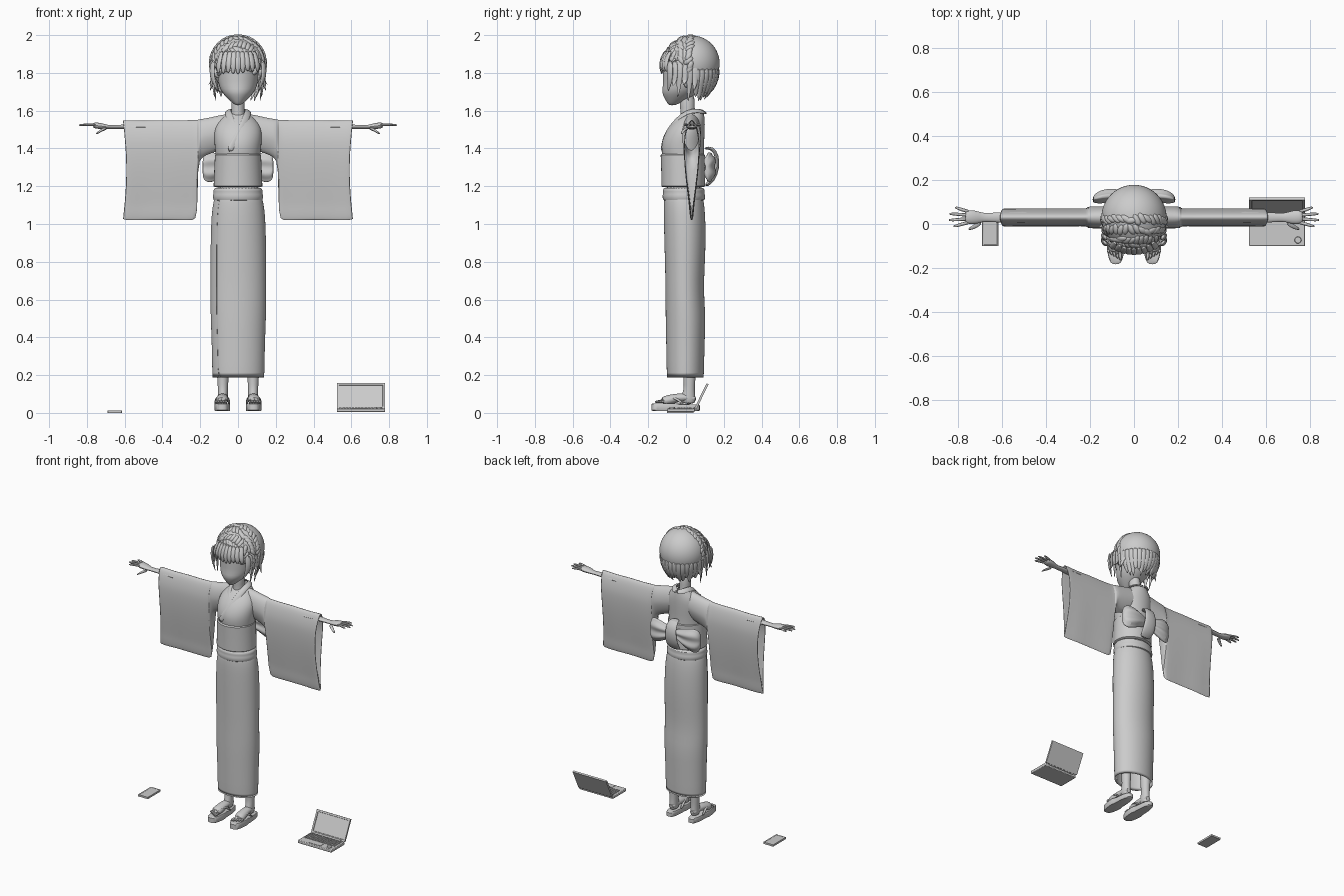
import bpy, bmesh, random
from math import sin, cos, pi, radians
from mathutils import Vector as V, Matrix

random.seed(4)
if "Cube" in bpy.data.objects:
    bpy.data.objects.remove(bpy.data.objects["Cube"])

grey = bpy.data.materials.new("plain grey")
grey.use_nodes = True
grey.diffuse_color = (0.6, 0.6, 0.6, 1)
grey.node_tree.nodes["Principled BSDF"].inputs["Base Color"].default_value = (0.6, 0.6, 0.6, 1)


def finish(name, bm, mirror=False, sub=0, thick=0, bevel=0, angle=40):
    """Turn a bmesh into a named object with its modifiers."""
    bmesh.ops.recalc_face_normals(bm, faces=bm.faces)
    me = bpy.data.meshes.new(name)
    bm.to_mesh(me)
    bm.free()
    ob = bpy.data.objects.new(name, me)
    bpy.context.collection.objects.link(ob)
    me.materials.append(grey)
    if thick:
        m = ob.modifiers.new("thickness", 'SOLIDIFY')
        m.thickness = thick
    if bevel:
        m = ob.modifiers.new("bevel", 'BEVEL')
        m.width, m.segments = bevel, 2
    if sub:
        m = ob.modifiers.new("smooth", 'SUBSURF')
        m.levels = m.render_levels = sub
    if mirror:
        ob.modifiers.new("mirror", 'MIRROR')
    bpy.ops.object.select_all(action='DESELECT')
    ob.select_set(True)
    bpy.context.view_layer.objects.active = ob
    bpy.ops.object.shade_smooth_by_angle(angle=radians(angle))
    return ob


def skin(bm, rings, closed=True, caps=True):
    """Bridge a list of point rings with quads."""
    rows = [[bm.verts.new(p) for p in r] for r in rings]
    n = len(rows[0])
    for a, b in zip(rows, rows[1:]):
        for i in range(n if closed else n - 1):
            j = (i + 1) % n
            bm.faces.new((a[i], a[j], b[j], b[i]))
    if caps:
        bm.faces.new(rows[0])
        bm.faces.new(rows[-1])


def oval(c, u, v, n):
    return [V(c) + u * cos(2 * pi * k / n) + v * sin(2 * pi * k / n) for k in range(n)]


def tower(name, rows, n=24, caps=True, x=0, **kw):
    """Upright form from rows of (z, half width, front y, back y)."""
    bm = bmesh.new()
    skin(bm, [oval((x, (f + b) / 2, z), V((w, 0, 0)), V((0, (b - f) / 2, 0)), n)
              for z, w, f, b in rows], caps=caps)
    return finish(name, bm, **kw)


def strand(bm, path, widths, thick, hub, n=8):
    """Flattened tube along a path, lying flat around a hub point."""
    path = [V(p) for p in path]
    rings = []
    for i, p in enumerate(path):
        t = (path[min(i + 1, len(path) - 1)] - path[max(i - 1, 0)]).normalized()
        u = t.cross(p - V(hub)).normalized()
        k = widths[i] / max(widths)
        rings.append(oval(p, u * widths[i], u.cross(t) * thick * k, n))
    skin(bm, rings)


def strands(name, items, hub, sub=1, n=8, **kw):
    bm = bmesh.new()
    for path, widths, thick in items:
        strand(bm, path, widths, thick, hub, n)
    return finish(name, bm, sub=sub, **kw)


def add_box(bm, lo, hi, matrix=Matrix()):
    lo, hi = V(lo), V(hi)
    m = matrix @ Matrix.Translation((lo + hi) / 2) @ Matrix.Diagonal((*(hi - lo), 1))
    bmesh.ops.create_cube(bm, size=1, matrix=m)


def box(name, lo, hi, matrix=Matrix(), **kw):
    bm = bmesh.new()
    add_box(bm, lo, hi, matrix)
    return finish(name, bm, **kw)


# Head and neck
tower("head", [(1.628, .012, -.088, -.06), (1.64, .028, -.1, -.03), (1.67, .062, -.117, .03),
               (1.70, .088, -.13, .07), (1.73, .102, -.122, .1), (1.79, .113, -.124, .13),
               (1.86, .118, -.125, .14), (1.93, .09, -.09, .11), (1.96, .03, -.03, .05)], sub=1)
tower("neck", [(1.48, .05, -.05, .06), (1.56, .037, -.028, .05), (1.61, .034, -.03, .045),
               (1.7, .04, -.04, .05)], sub=1)
strands("ears", [([(.108, 0, 1.72), (.12, .005, 1.75), (.122, .012, 1.78)], (.008, .02, .016), .01)],
        (0, 0, 1.75), mirror=True)

# Hair cap with the face cut away
hub = V((0, .03, 1.85))
bm = bmesh.new()
bmesh.ops.create_uvsphere(bm, u_segments=48, v_segments=28, radius=.148,
                          matrix=Matrix.Translation(hub))
gone = [f for f in bm.faces if f.calc_center_median().z < 1.725 or
        (f.calc_center_median().y < -.03 and f.calc_center_median().z < 1.87)]
bmesh.ops.delete(bm, geom=gone, context='FACES')
finish("hair_cap", bm, thick=.008)

# Fringe, side locks and nape locks
fringe = []
for k in range(9):
    x = (k - 4) * .026
    y = -.128 + 2.6 * x * x
    end = 1.798 + random.uniform(-.008, .012)
    fringe.append(([(x * .8, y + .02, 1.92), (x * .95, y - .006, 1.87), (x, y - .008, 1.83), (x, y, end)],
                   (.013, .017, .016, .008), .008))
strands("fringe", fringe, (0, 0, 1.85))
sides = []
for y, flare, end in ((-.085, .105, 1.7), (-.06, .15, 1.73), (-.035, .125, 1.665),
                      (-.005, .163, 1.735), (.02, .115, 1.64), (.05, .15, 1.70)):
    sides.append(([(.128, y, 1.87), (.141, y, 1.81), (.13, y, 1.755), (flare, y - .01, end)],
                  (.018, .022, .018, .002), .011))
strands("side_locks", sides, hub, mirror=True)
nape = []
for k in range(15):
    a = radians(12 + k * 156 / 14)
    d = V((cos(a), sin(a), 0))
    r = .112 - .04 * sin(a) + random.uniform(-.015, .025)
    end = 1.65 + random.uniform(-.015, .05)
    o = V((0, .03, 0))
    nape.append(([o + d * .142 + V((0, 0, 1.83)), o + d * .135 + V((0, 0, 1.77)),
                  o + d * .108 + V((0, 0, 1.71)), o + d * r + V((0, 0, end))],
                 (.018, .024, .02, .002), .013))
strands("nape_locks", nape, hub)

# Crown braid made of overlapping twisted lumps
bm = bmesh.new()
for row, tilt in enumerate((4, 24, 44, 62)):
    count = 24 - row * 2
    for k in range(count):
        side = radians(-114 + 228 * k / (count - 1))
        t = radians(tilt + random.uniform(-3, 3))
        d = V((sin(side) * cos(t), -sin(t), cos(side) * cos(t)))
        spin = Matrix.Rotation(radians(35 if row % 2 else -35) + random.uniform(-.3, .3), 4, 'Z')
        m = (Matrix.Translation(hub + d * .142) @ d.to_track_quat('Z', 'Y').to_matrix().to_4x4()
             @ spin @ Matrix.Diagonal((.016, .03, .013, 1)))
        bmesh.ops.create_icosphere(bm, subdivisions=2, radius=1, matrix=m)
finish("crown_braid", bm)

# Robe body, collar, sash and waist fold
tower("robe_top", [(1.36, .118, -.125, .095), (1.41, .123, -.133, .095), (1.46, .128, -.122, .098),
                   (1.51, .125, -.095, .1), (1.55, .1, -.06, .1), (1.585, .062, -.02, .095)],
      n=32, sub=1, caps=False)
over = [(0, .1, 1.588), (.04, .082, 1.597), (.057, .035, 1.602), (.05, -.02, 1.582),
        (.028, -.079, 1.52), (-.008, -.121, 1.45), (-.05, -.129, 1.38)]
under = [(-x, y + .005, z) for x, y, z in over[:5]] + [(-.005, -.11, 1.465)]
strands("collar", [(p, (.02,) * len(p), .007) for p in (over, under)], (0, .02, 1.5))
tower("sash", [(1.195, .122, -.124, .092), (1.2, .129, -.13, .1), (1.28, .126, -.131, .1),
               (1.365, .122, -.134, .1), (1.372, .115, -.127, .092)], n=40)
tower("waist_fold", [(1.12, .118, -.11, .085), (1.125, .131, -.122, .1), (1.15, .135, -.126, .103),
                     (1.165, .128, -.12, .096), (1.18, .131, -.124, .1), (1.2, .122, -.116, .09)],
      n=40, sub=1)

# Wrapped skirt, one sheet spiralling under itself
bm = bmesh.new()
rings = []
for z, w, f, b in ((1.14, .128, -.115, .092), (1.09, .14, -.118, .1), (1.0, .147, -.116, .106),
                   (.85, .15, -.112, .105), (.7, .149, -.108, .096), (.6, .15, -.107, .098),
                   (.5, .149, -.107, .106), (.38, .143, -.104, .1), (.18, .14, -.101, .096)):
    ring = []
    for k in range(61):
        a, s = radians(221 + 7.5 * k), 1.015 - .001 * k
        ring.append((w * s * cos(a), (f + b) / 2 + (b - f) / 2 * s * sin(a), z))
    rings.append(ring)
skin(bm, rings, closed=False, caps=False)
finish("skirt", bm, thick=.003, sub=1)

# Hanging sleeves
bm = bmesh.new()
rings = []
for x, top, low in ((.03, 1.585, 1.42), (.09, 1.578, 1.39), (.14, 1.565, 1.375), (.19, 1.556, 1.355),
                    (.212, 1.553, 1.32), (.213, 1.552, 1.03), (.235, 1.552, 1.018), (.31, 1.548, 1.02),
                    (.4, 1.552, 1.022), (.5, 1.546, 1.02), (.585, 1.551, 1.018), (.61, 1.55, 1.025)):
    ring = []
    for k in range(40):
        a = 2 * pi * k / 40
        drop = (1 - cos(a)) / 2 * (top - low)
        fade = min(1, max(0, (drop - .1) / .35))
        y = .03 + sin(a) * (.05 - .033 * fade) + .004 * sin(x * 30) * fade
        ring.append((x - .018 * sin(pi * drop / .53) * (x > .55) + .01 * (x < .25) * fade * (1 - fade), y, top - drop))
    rings.append(ring)
skin(bm, rings, caps=False)
finish("sleeves", bm, mirror=True, thick=.004, sub=1)

# Bow at the back
bm = bmesh.new()
rings = []
for x, y, z, h, t in ((.0, .118, 1.31, .03, .018), (.035, .122, 1.31, .04, .024), (.09, .13, 1.305, .065, .032),
                      (.15, .125, 1.3, .085, .03), (.18, .115, 1.3, .07, .02), (.188, .11, 1.3, .045, .008)):
    rings.append([V((x, y, z)) + V((0, t * sin(a) * (1 + .22 * cos(6 * a)), h * cos(a)))
                  for a in [2 * pi * k / 36 for k in range(36)]])
skin(bm, rings)
finish("bow_loops", bm, mirror=True, sub=1)
strands("bow_knot", [([(0, .095, 1.4), (0, .14, 1.405), (0, .166, 1.36), (0, .166, 1.3),
                       (0, .145, 1.235), (0, .1, 1.2)], (.025, .038, .04, .045, .05, .04), .014)],
        (0, .08, 1.31), n=12)

# Forearms and hands
arm = [([(.4, .03, 1.51), (.6, .03, 1.515), (.66, .03, 1.513), (.69, .03, 1.513), (.72, .03, 1.518),
         (.755, .032, 1.522), (.768, .032, 1.522)], (.03, .026, .02, .021, .033, .033, .026), .017)]
strands("forearms", arm, (.6, .03, 0), mirror=True, n=12)
fingers = []
for k, reach in enumerate((.822, .843, .84, .815)):
    y, spread = .008 + k * .016, (k - 1.5) * .012
    fingers.append(([(.745, y, 1.523), (.785, y + spread * .5, 1.526), (reach - .012, y + spread, 1.525),
                     (reach, y + spread, 1.523)], (.009, .0085, .007, .004), .008))
fingers.append(([(.695, .01, 1.508), (.72, -.01, 1.498), (.742, -.02, 1.483), (.752, -.024, 1.476)],
                (.013, .011, .008, .004), .009))
strands("fingers", fingers, (.78, .03, 0), mirror=True)

# Legs, feet and toes
tower("legs", [(.045, .026, -.02, .052), (.08, .027, -.03, .05), (.12, .026, -.012, .046),
               (.17, .03, -.012, .05), (.35, .04, -.03, .06)], n=16, x=.08, mirror=True, sub=1)
strands("feet", [([(.08, .055, .07), (.08, .02, .082), (.082, -.04, .082), (.085, -.09, .068),
                   (.088, -.13, .06)], (.02, .027, .03, .036, .034), .028)], (.08, -.02, -1), mirror=True, n=12)
toes = []
for k in range(5):
    x, tip = .062 + k * .0135, -.166 + .008 * k
    toes.append(([(x, -.115, .06), (x, tip + .015, .06), (x, tip, .058)], (.009, .009, .005), .009))
strands("toes", toes, (.08, -.1, -1), mirror=True)

# Sandals: rounded outline raised into a sole, plus thong straps
bm = bmesh.new()
rings = []
for z0, z1, s in ((.01, .01, .94), (.014, .014, 1), (.046, .04, 1), (.05, .044, .95)):
    ring = []
    for k in range(36):
        a = 2 * pi * k / 36
        y = -.055 + .128 * s * sin(a)
        w = (.042 if sin(a) < 0 else .036) * s
        c = cos(a)
        ring.append((.083 + w * (abs(c) ** .6) * (1 if c > 0 else -1), y, z0 if y < -.05 else z1))
    rings.append(ring)
skin(bm, rings)
finish("sandals", bm, mirror=True)
straps = [([(.075, -.142, .05), (.077, -.132, .075), (.083 + s * .022, -.085, .089),
            (.083 + s * .035, -.04, .07), (.083 + s * .036, -.01, .042)], (.006, .008, .009, .009, .008), .006)
          for s in (-1, 1)]
strands("sandal_straps", straps, (.083, -.05, .02), mirror=True)

# Laptop: base, keys, touch pad, knob and tilted lid
box("laptop_base", (.523, -.1, .004), (.778, .045, .024), bevel=.004)
bm = bmesh.new()
for r in range(5):
    for c in range(14):
        x, y = .536 + c * .0166, -.045 + r * .0155
        add_box(bm, (x, y, .022), (x + .013, y + .012, .029))
add_box(bm, (.6, -.092, .022), (.69, -.055, .026))
bmesh.ops.create_cone(bm, cap_ends=True, segments=20, radius1=.016, radius2=.014, depth=.01,
                      matrix=Matrix.Translation((.745, -.073, .027)))
finish("laptop_keys", bm)
tilt = Matrix.Translation((0, .044, .024)) @ Matrix.Rotation(radians(-26), 4, 'X')
bm = bmesh.new()
add_box(bm, (.523, 0, 0), (.778, .012, .148), tilt)
front = min(bm.faces, key=lambda f: f.calc_center_median().y)
bm.normal_update()
front = max(bm.faces, key=lambda f: f.normal.dot(tilt.to_3x3() @ V((0, -1, 0))))
bmesh.ops.inset_individual(bm, faces=[front], thickness=.016)
bmesh.ops.inset_individual(bm, faces=[front], thickness=.002, depth=-.004)
finish("laptop_lid", bm)
strands("laptop_hinge", [([(.55, .045, .024), (.65, .045, .024), (.75, .045, .024)], (.007,) * 3, .007)],
        (.65, .045, -1), sub=0, n=12)

# Phone with a sunken screen
bm = bmesh.new()
add_box(bm, (-.69, -.1, 0), (-.615, .04, .013))
top = max(bm.faces, key=lambda f: f.calc_center_median().z)
bmesh.ops.inset_individual(bm, faces=[top], thickness=.008)
bmesh.ops.inset_individual(bm, faces=[top], thickness=.001, depth=-.002)
finish("phone", bm, bevel=.001)
